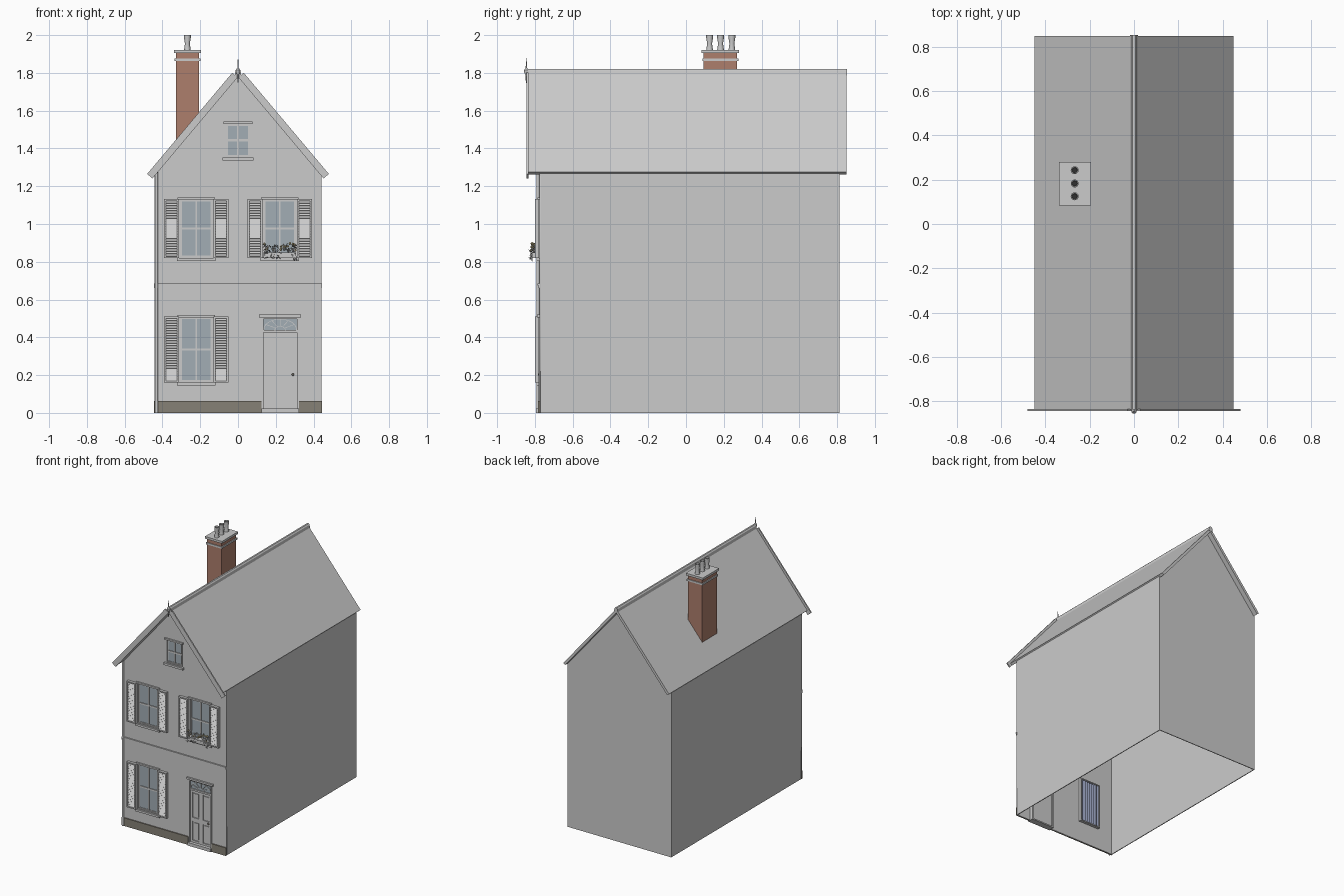
import bpy, bmesh, math, random
from mathutils import Vector, Matrix

if "Cube" in bpy.data.objects:
    bpy.data.objects.remove(bpy.data.objects["Cube"])

random.seed(4)
WALL = -0.775          # front wall plane
SLOPE = 1.188          # roof pitch


def material(name, rgb):
    m = bpy.data.materials.new(name)
    m.diffuse_color = (*rgb, 1)
    m.use_nodes = True
    m.node_tree.nodes["Principled BSDF"].inputs["Base Color"].default_value = m.diffuse_color
    return m


BRICK = material("brick", (0.42, 0.21, 0.15))
DARK = material("dark_stone", (0.24, 0.22, 0.18))
GLASS = material("window_glass", (0.36, 0.42, 0.46))
BLUE = material("curtain_blue", (0.22, 0.25, 0.36))
BLACK = material("soot", (0.03, 0.03, 0.03))
YELLOW = material("petal", (0.65, 0.55, 0.3))


def finish(name, bm, mat=None, smooth=False):
    bmesh.ops.recalc_face_normals(bm, faces=bm.faces[:])
    me = bpy.data.meshes.new(name)
    bm.to_mesh(me)
    bm.free()
    ob = bpy.data.objects.new(name, me)
    bpy.context.collection.objects.link(ob)
    if mat:
        me.materials.append(mat)
    if smooth:
        bpy.ops.object.select_all(action='DESELECT')
        bpy.context.view_layer.objects.active = ob
        ob.select_set(True)
        bpy.ops.object.shade_smooth_by_angle(angle=math.radians(35))
    return ob


def boxes(name, specs, mat=None):
    """Boxes x0,x1,y0,y1,z0,z1 with an optional tilt about x."""
    bm = bmesh.new()
    for x0, x1, y0, y1, z0, z1, *tilt in specs:
        c = Vector(((x0 + x1) / 2, (y0 + y1) / 2, (z0 + z1) / 2))
        m = Matrix.Translation(c) @ Matrix.Rotation(tilt[0] if tilt else 0, 4, 'X')
        bmesh.ops.create_cube(bm, size=1, matrix=m @ Matrix.Diagonal((x1 - x0, y1 - y0, z1 - z0, 1)))
    return finish(name, bm, mat)


def prisms(name, outlines, y0, y1, mat=None):
    """Outlines in x,z extruded along y."""
    bm = bmesh.new()
    for pts in outlines:
        f = bm.faces.new([bm.verts.new((x, y0, z)) for x, z in pts])
        r = bmesh.ops.extrude_face_region(bm, geom=[f])
        bmesh.ops.translate(bm, vec=(0, y1 - y0, 0), verts=[v for v in r['geom'] if isinstance(v, bmesh.types.BMVert)])
    return finish(name, bm, mat)


def lathe(name, profile, x, y, mat=None, steps=16):
    bm = bmesh.new()
    vs = [bm.verts.new((x + r, y, z)) for r, z in profile]
    es = [bm.edges.new(p) for p in zip(vs, vs[1:])]
    bmesh.ops.spin(bm, geom=vs + es, cent=(x, y, 0), axis=(0, 0, 1), angle=2 * math.pi, steps=steps)
    bmesh.ops.remove_doubles(bm, verts=bm.verts[:], dist=1e-5)
    return finish(name, bm, mat, True)


def frame(x0, x1, z0, z1, y0, y1, t):
    """Four boxes around a rectangle."""
    return [(x0, x0 + t, y0, y1, z0, z1), (x1 - t, x1, y0, y1, z0, z1),
            (x0 + t, x1 - t, y0, y1, z1 - t, z1), (x0 + t, x1 - t, y0, y1, z0, z0 + t)]


# name, x0, x1, z0, z1, shutters
WINDOWS = [("ground_window", -0.31, -0.132, 0.16, 0.51, True),
           ("upper_left_window", -0.31, -0.132, 0.82, 1.132, True),
           ("upper_right_window", 0.132, 0.31, 0.82, 1.132, True),
           ("attic_window", -0.068, 0.068, 1.352, 1.534, False)]
DX0, DX1, DTOP = 0.124, 0.322, 0.508

# Front wall with window openings and door notch
cu = bpy.data.curves.new("front_wall", 'CURVE')
cu.dimensions, cu.fill_mode, cu.extrude = '2D', 'BOTH', 0.003
outline = [(-0.443, 0), (DX0, 0), (DX0, DTOP), (DX1, DTOP), (DX1, 0), (0.443, 0), (0.443, 1.255), (0, 1.78), (-0.443, 1.255)]
holes = [[(a, c), (b, c), (b, d), (a, d)] for _, a, b, c, d, _ in WINDOWS]
for pts in [outline] + holes:
    s = cu.splines.new('POLY')
    s.points.add(len(pts) - 1)
    for p, (x, z) in zip(s.points, pts):
        p.co = (x, z, 0, 1)
    s.use_cyclic_u = True
wall = bpy.data.objects.new("front_wall", cu)
wall.location.y, wall.rotation_euler.x = WALL + 0.003, math.pi / 2
bpy.context.collection.objects.link(wall)
wall.select_set(True)
bpy.context.view_layer.objects.active = wall
bpy.ops.object.convert(target='MESH')

# Back gable and side walls, open underneath
prisms("back_wall", [[(-0.443, 0), (0.443, 0), (0.443, 1.255), (0, 1.78), (-0.443, 1.255)]], 0.806, 0.812)
boxes("side_walls", [(s * 0.44 - 0.003, s * 0.44 + 0.003, WALL, 0.812, 0, 1.268) for s in (-1, 1)])

# Roof slab, ridge cap and front barge boards
prisms("roof", [[(-0.45, 1.275), (0, 1.81), (0.45, 1.275), (0.435, 1.262), (0, 1.779), (-0.435, 1.262)]], -0.838, 0.85)
prisms("ridge_cap", [[(-0.017, 1.785), (-0.013, 1.812), (-0.006, 1.821), (0.006, 1.821), (0.013, 1.812), (0.017, 1.785)]], -0.838, 0.853)
prisms("barge_boards", [[(s * 0.481, 1.265), (s * 0.03, 1.801), (s * 0.002, 1.777), (s * 0.453, 1.241)] for s in (-1, 1)], -0.845, -0.835)
lathe("finial", [(0, 1.746), (0.003, 1.752), (0.005, 1.79), (0.012, 1.803), (0.012, 1.815), (0.004, 1.826), (0.002, 1.86), (0, 1.889)], 0, -0.845)

# Chimney with bands and pots
boxes("chimney_stack", [(-0.328, -0.206, 0.093, 0.271, 1.38, 1.906)], BRICK)
boxes("chimney_bands", [(-0.335, -0.199, 0.087, 0.277, 1.862, 1.876), (-0.34, -0.195, 0.083, 0.281, 1.905, 1.922)])
for i, y in enumerate((0.125, 0.183, 0.243)):
    lathe(f"chimney_pot_{i}", [(0.018, 1.92), (0.013, 1.955), (0.018, 1.985), (0.018, 2.0), (0.013, 2.0), (0.01, 1.96)], -0.268, y)
    lathe(f"chimney_flue_{i}", [(0.0125, 1.985), (0, 1.985)], -0.268, y, BLACK)

# Facade trim: plinth, string course, downpipe
boxes("plinth", [(-0.444, DX0, WALL - 0.008, WALL + 0.002, 0, 0.062), (DX1, 0.444, WALL - 0.008, WALL + 0.002, 0, 0.062)], DARK)
boxes("string_course", [(-0.444, 0.444, WALL - 0.007, WALL + 0.002, 0.66, 0.675), (-0.444, 0.444, WALL - 0.01, WALL + 0.002, 0.675, 0.684)])
lathe("downpipe", [(0, 0), (0.008, 0), (0.008, 1.275), (0, 1.275)], -0.431, WALL - 0.009, None, 12)


def shutter(name, x0, x1, z0, z1):
    y0, y1, t = WALL - 0.024, WALL - 0.004, 0.009
    parts = frame(x0, x1, z0, z1, y0, y1, t)
    n = int((z1 - z0 - 2 * t) / 0.013)
    step = (z1 - z0 - 2 * t) / n
    for i in range(n):
        z = z0 + t + (i + 0.5) * step
        parts.append((x0 + t, x1 - t, y0 + 0.008, y0 + 0.011, z - 0.008, z + 0.008, math.radians(-35)))
    boxes(name, parts)


# Sash windows with glass, curtain, sill, lintel and shutters
for name, x0, x1, z0, z1, has_shutters in WINDOWS:
    cx, zm = (x0 + x1) / 2, (z0 + z1) / 2
    boxes(name + "_frame", frame(x0, x1, z0, z1, WALL - 0.004, WALL + 0.028, 0.008)
          + frame(x0 + 0.008, x1 - 0.008, z0 + 0.008, z1 - 0.008, WALL + 0.003, WALL + 0.012, 0.006)
          + [(cx - 0.004, cx + 0.004, WALL + 0.003, WALL + 0.011, z0 + 0.01, z1 - 0.01),
             (x0 + 0.01, x1 - 0.01, WALL + 0.002, WALL + 0.013, zm - 0.006, zm + 0.006)])
    boxes(name + "_glass", [(x0 + 0.008, x1 - 0.008, WALL + 0.007, WALL + 0.009, z0 + 0.008, z1 - 0.008)], GLASS)
    boxes(name + "_sill", [(x0 - 0.014, x1 + 0.014, WALL - 0.016, WALL + 0.005, z0 - 0.016, z0)])
    boxes(name + "_lintel", [(x0 - 0.01, x1 + 0.01, WALL - 0.012, WALL + 0.003, z1 - 0.004, z1 + 0.008)])
    bm = bmesh.new()
    n = 40
    cols = [[bm.verts.new((x0 + 0.008 + (x1 - x0 - 0.016) * i / n, WALL + 0.02 + 0.005 * math.sin(i * math.pi / 2.5), z))
             for z in (z0 + 0.008, z1 - 0.008)] for i in range(n + 1)]
    for a, b in zip(cols, cols[1:]):
        bm.faces.new((a[0], b[0], b[1], a[1]))
    finish(name + "_curtain", bm, BLUE, True)
    if has_shutters:
        shutter(name + "_left_shutter", x0 - 0.081, x0 - 0.003, z0, z1)
        shutter(name + "_right_shutter", x1 + 0.003, x1 + 0.081, z0, z1)

# Panelled door, frame, hood, step
dc = (DX0 + DX1) / 2
boxes("door_frame", frame(DX0, DX1, 0, DTOP, WALL - 0.006, WALL + 0.03, 0.01)
      + [(DX0 + 0.01, DX1 - 0.01, WALL - 0.002, WALL + 0.02, 0.425, 0.438)])
boxes("door_hood", [(DX0 - 0.012, DX1 + 0.012, WALL - 0.014, WALL + 0.002, DTOP - 0.002, DTOP + 0.012)])
boxes("door_step", [(DX0, DX1, WALL - 0.018, WALL + 0.02, 0, 0.024)])
rails = []
for x0, x1 in ((DX0 + 0.01, dc), (dc, DX1 - 0.01)):
    for z0, z1 in ((0.024, 0.2), (0.2, 0.425)):
        rails += frame(x0, x1, z0, z1, WALL + 0.006, WALL + 0.016, 0.015)
        rails.append((x0 + 0.024, x1 - 0.024, WALL + 0.008, WALL + 0.016, z0 + 0.024, z1 - 0.024))
boxes("door", rails + [(DX0 + 0.01, DX1 - 0.01, WALL + 0.013, WALL + 0.018, 0.024, 0.425)])
bm = bmesh.new()
bmesh.ops.create_uvsphere(bm, u_segments=12, v_segments=8, radius=0.007, matrix=Matrix.Translation((0.291, WALL - 0.002, 0.203)))
finish("door_knob", bm, DARK, True)

# Fanlight with radiating bars
boxes("fanlight_glass", [(DX0 + 0.01, DX1 - 0.01, WALL + 0.007, WALL + 0.009, 0.438, DTOP - 0.01)], GLASS)
bars, zc = [], 0.44


def fan(a, r, w):
    # point on an ellipse, shifted sideways for bar width
    return (dc + 0.085 * r * math.cos(a) - w * math.sin(a), zc + 0.055 * r * math.sin(a) + w * math.cos(a))


for k in range(1, 6):
    a = k * math.pi / 6
    bars.append([fan(a, 0.3, -0.0015), fan(a, 1, -0.0015), fan(a, 1, 0.0015), fan(a, 0.3, 0.0015)])
for r in (0.3, 1):
    for k in range(12):
        a, b = k * math.pi / 12, (k + 1) * math.pi / 12
        bars.append([fan(a, r, 0), fan(a, r + 0.05, 0), fan(b, r + 0.05, 0), fan(b, r, 0)])
prisms("fanlight_bars", bars, WALL + 0.003, WALL + 0.008)

# Flower box on the upper right sill
boxes("flower_box", [(0.135, 0.307, -0.815, WALL - 0.004, 0.82, 0.85)])
leaves, blooms = bmesh.new(), bmesh.new()
for i in range(130):
    p = Vector((random.uniform(0.135, 0.31), random.uniform(-0.826, -0.785), random.uniform(0.835, 0.89)))
    if p.y < -0.816:
        p.z -= 0.025
    rot = Matrix.Rotation(random.uniform(0, 6.28), 4, 'Z') @ Matrix.Rotation(random.uniform(-1.2, 1.2), 4, 'X')
    m = Matrix.Translation(p) @ rot
    vs = [leaves.verts.new(m @ Vector(c)) for c in ((0, -0.011, 0), (0.005, 0, 0.002), (0, 0.011, 0), (-0.005, 0, 0.002))]
    leaves.faces.new(vs[:3])
    leaves.faces.new((vs[0], vs[2], vs[3]))
for i in range(16):
    p = (random.uniform(0.14, 0.305), random.uniform(-0.822, -0.79), random.uniform(0.86, 0.9))
    bmesh.ops.create_icosphere(blooms, subdivisions=1, radius=random.uniform(0.005, 0.008), matrix=Matrix.Translation(p))
finish("flower_leaves", leaves)
finish("flower_blooms", blooms, YELLOW)
